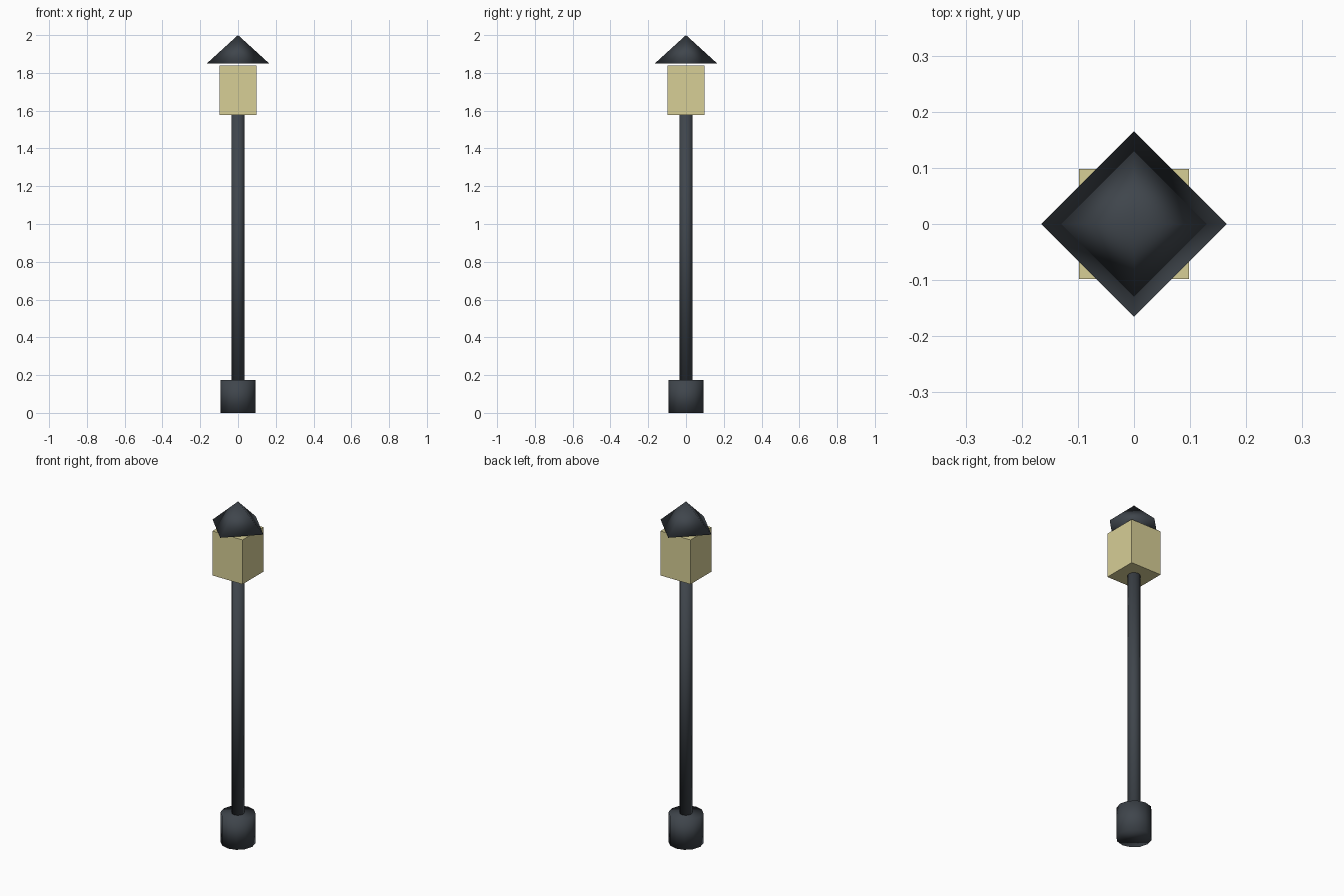
import bpy
from math import pi

default_cube = bpy.data.objects.get("Cube")
if default_cube:
    bpy.data.objects.remove(default_cube, do_unlink=True)


def make_material(name, rgb):
    mat = bpy.data.materials.new(name)
    mat.use_nodes = True
    color = (*rgb, 1.0)
    mat.diffuse_color = color
    mat.node_tree.nodes["Principled BSDF"].inputs["Base Color"].default_value = color
    return mat


def finish(name, mat, smooth):
    obj = bpy.context.object
    obj.name = name
    obj.data.materials.append(mat)
    if smooth:
        bpy.ops.object.shade_smooth()
    return obj


def add_round(name, sides, bottom_radius, top_radius, z0, z1, mat):
    """Upright cylinder or cone, smooth all over, with a corner on each axis."""
    bpy.ops.mesh.primitive_cone_add(
        vertices=sides, radius1=bottom_radius, radius2=top_radius,
        depth=z1 - z0, location=(0, 0, (z0 + z1) / 2))
    return finish(name, mat, True)


dark_metal = make_material("dark metal", (0.05, 0.06, 0.072))
warm_glass = make_material("warm glass", (0.68, 0.62, 0.305))

# Foot and post
add_round("base", 12, 0.093, 0.093, 0, 0.175, dark_metal)
add_round("post", 12, 0.034, 0.034, 0.17, 1.58, dark_metal)

# Lantern box
bottom, top, half = 1.578, 1.838, 0.098
bpy.ops.mesh.primitive_cube_add(size=1, location=(0, 0, (bottom + top) / 2))
bpy.context.object.scale = (2 * half, 2 * half, top - bottom)
bpy.ops.object.transform_apply(location=False, rotation=False, scale=True)
finish("lantern_glass", warm_glass, False)

# Four-sided roof, turned a half corner from the box and floating just above it
add_round("roof", 4, 0.165, 0, 1.85, 2.0, dark_metal)
